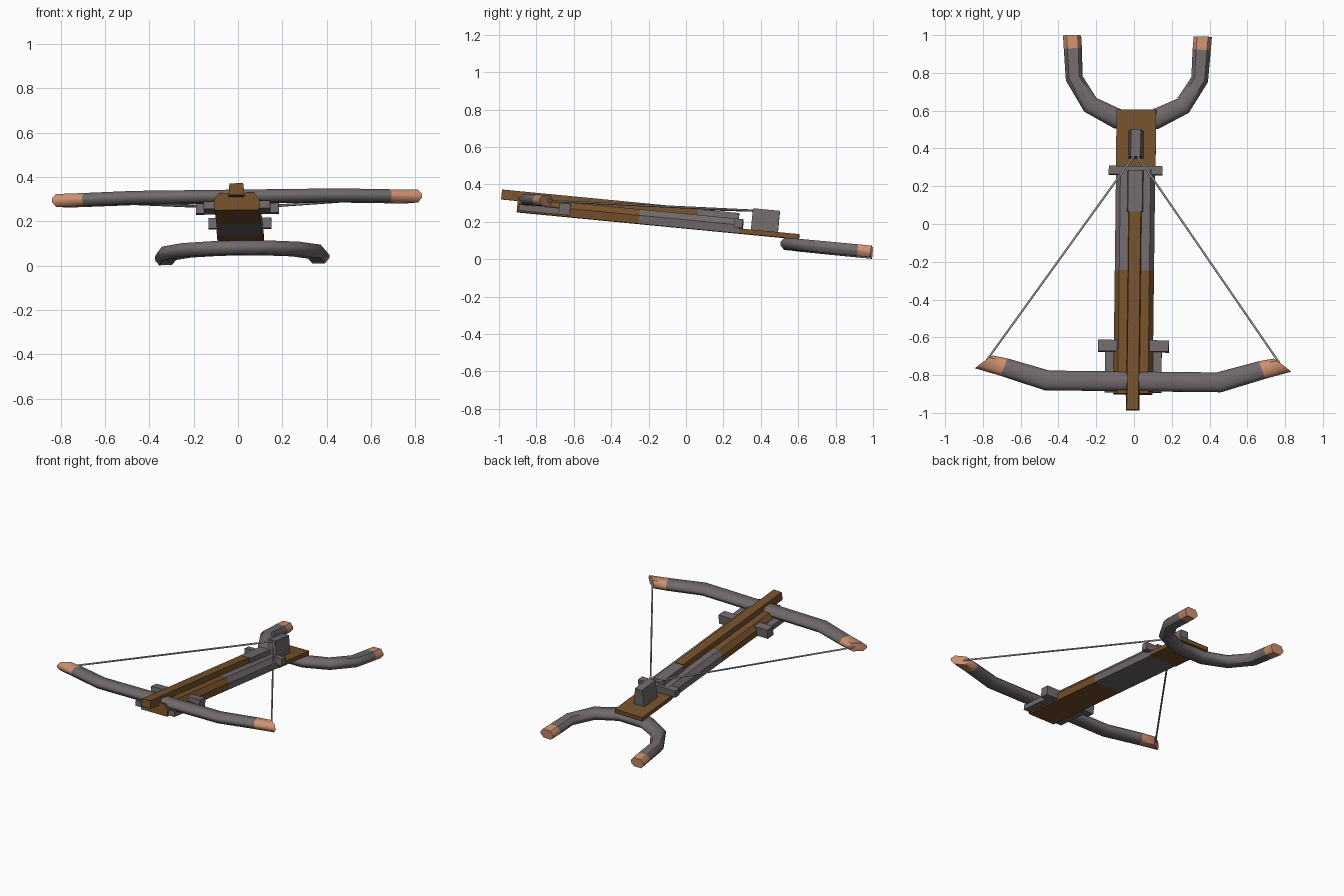
import bpy, bmesh, math
from mathutils import Matrix, Vector

if "Cube" in bpy.data.objects:
    bpy.data.objects.remove(bpy.data.objects["Cube"])


def material(name, rgb):
    m = bpy.data.materials.new(name)
    m.diffuse_color = (*rgb, 1)
    m.use_nodes = True
    m.node_tree.nodes["Principled BSDF"].inputs["Base Color"].default_value = m.diffuse_color
    return m


WOOD = material("brown wood", (0.18, 0.083, 0.025))
STEEL = material("grey steel", (0.165, 0.142, 0.147))
COPPER = material("copper", (0.62, 0.28, 0.165))
STRING = material("pale string", (0.30, 0.30, 0.30))

# The whole weapon rests nose-up, with a slight turn and roll
POSE = (Matrix.Translation((0.0075, -0.02, -0.005)) @ Matrix.Rotation(math.radians(-0.7), 4, 'Z')
        @ Matrix.Rotation(math.radians(-5.5), 4, 'X') @ Matrix.Rotation(math.radians(-0.7), 4, 'Y'))


def finish(name, bm, mats, smooth=None):
    bmesh.ops.recalc_face_normals(bm, faces=bm.faces)
    bm.transform(POSE)
    me = bpy.data.meshes.new(name)
    bm.to_mesh(me)
    bm.free()
    for m in mats:
        me.materials.append(m)
    ob = bpy.data.objects.new(name, me)
    bpy.context.collection.objects.link(ob)
    if smooth:
        bpy.ops.object.select_all(action='DESELECT')
        bpy.context.view_layer.objects.active = ob
        ob.select_set(True)
        bpy.ops.object.shade_smooth_by_angle(angle=math.radians(smooth))
    return ob


def loft(bm, rings, mat_at=lambda i: 0):
    """Skin a list of rings of points and cap both ends."""
    vs = [[bm.verts.new(p) for p in r] for r in rings]
    n = len(vs[0])
    for i in range(len(vs) - 1):
        for j in range(n):
            k = (j + 1) % n
            f = bm.faces.new((vs[i][j], vs[i][k], vs[i + 1][k], vs[i + 1][j]))
            f.material_index = mat_at(i)
    bm.faces.new(vs[0]).material_index = mat_at(0)
    bm.faces.new(vs[-1]).material_index = mat_at(len(vs) - 2)


def prism(name, half, y0, y1, mat):
    """Extrude a left-right symmetric section (half-width, height) along y."""
    sec = half + [(-x, z) for x, z in reversed(half)]
    bm = bmesh.new()
    loft(bm, [[(x, y, z) for x, z in sec] for y in (y0, y1)])
    return finish(name, bm, [mat])


def box(name, hw, y0, y1, z0, z1, mat, top=None):
    return prism(name, [(hw, z0), (hw if top is None else top, z1)], y0, y1, mat)


# Rounded section of the bow and the fork: (across, up)
SECTION = [(1, -0.25), (1, 0.25), (0.6, 1), (-0.6, 1),
           (-1, 0.25), (-1, -0.25), (-0.6, -1), (0.6, -1)]


def limb(name, half_path, hz, z):
    """Mirrored curved bar with copper tips; path rows are (centre x, y, across x, y)."""
    path = [(-x, y, -ax, ay) for x, y, ax, ay in reversed(half_path)]
    path = [(x, y, ax, ay) for x, y, ax, ay in path] + half_path
    rings = [[(x + a * ax, y + a * ay, z + b * hz) for a, b in SECTION]
             for x, y, ax, ay in path]
    last = len(path) - 2
    bm = bmesh.new()
    loft(bm, rings, lambda i: 1 if i in (0, last) else 0)
    return finish(name, bm, [STEEL, COPPER], 50)


# Stock: wooden front, steel middle, thin wooden tail
STOCK = [(0.1, 0.17), (0.104, 0.215), (0.08, 0.248)]
prism("stock_front", STOCK, -0.905, -0.25, WOOD)
prism("stock_middle", STOCK, -0.25, 0.29, STEEL)
box("stock_tail", 0.105, 0.29, 0.61, 0.17, 0.197, WOOD)

# Slider rail and its steel lock
box("slider_rail", 0.036, -0.995, 0.06, 0.23, 0.283, WOOD, 0.031)
box("lock_housing", 0.043, 0.06, 0.28, 0.235, 0.279, STEEL, 0.038)
box("lock_crossbar", 0.142, 0.26, 0.305, 0.2, 0.247, STEEL)

# Trigger block that holds the string
box("trigger_block", 0.04, 0.35, 0.495, 0.195, 0.312, STEEL, 0.026)

# Bracket under the bow, with side lugs
box("bow_bracket", 0.15, -0.895, -0.66, 0.178, 0.212, STEEL)
box("bracket_lugs", 0.187, -0.68, -0.62, 0.178, 0.24, STEEL)

# Bow
limb("bow", [(0.455, -0.84, -0.012, 0.052), (0.682, -0.772, -0.017, 0.046),
             (0.79, -0.745, -0.046, 0.034)], 0.029, 0.237)

# Shoulder fork at the back
limb("shoulder_fork", [(0.1, 0.565, -0.018, 0.05), (0.245, 0.638, -0.032, 0.036),
                       (0.332, 0.778, -0.044, 0.012), (0.341, 0.935, -0.048, 0.003),
                       (0.346, 1.005, -0.048, 0.001)], 0.031, 0.139)

# Drawn string, one strand each side
for side, label in ((-1, "left"), (1, "right")):
    a, b = Vector((side * 0.775, -0.735, 0.238)), Vector((side * 0.004, 0.36, 0.3))
    rot = (b - a).to_track_quat('Z', 'Y').to_matrix().to_4x4()
    bm = bmesh.new()
    bmesh.ops.create_cone(bm, cap_ends=True, segments=6, radius1=0.006, radius2=0.006,
                          depth=(b - a).length,
                          matrix=Matrix.Translation((a + b) / 2) @ rot)
    finish("string_" + label, bm, [STRING], 70)
